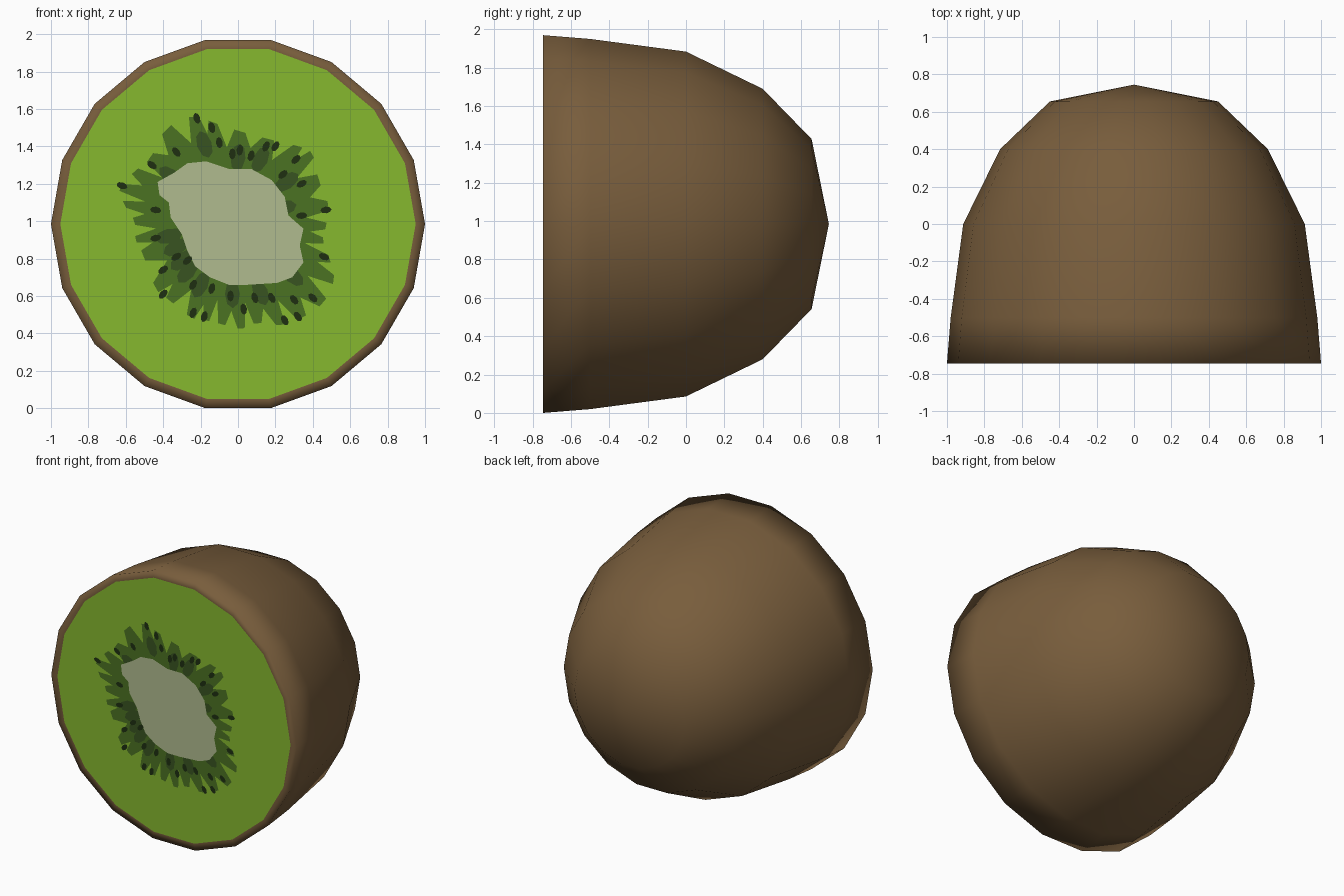
import bpy, bmesh, math
from mathutils import Vector

cube = bpy.data.objects.get("Cube")
if cube:
    bpy.data.objects.remove(cube, do_unlink=True)

SIDES = 18
CENTRE_Z = math.sin(math.radians(80))
FRONT = -0.745


def material(name, srgb):
    """Flat material from an sRGB byte colour, stored as linear."""
    rgb = [((c / 255 + 0.055) / 1.055) ** 2.4 for c in srgb]
    mat = bpy.data.materials.new(name)
    mat.use_nodes = True
    mat.diffuse_color = (*rgb, 1)
    bsdf = mat.node_tree.nodes["Principled BSDF"]
    bsdf.inputs["Base Color"].default_value = (*rgb, 1)
    bsdf.inputs["Roughness"].default_value = 0.9
    return mat


def finish(name, bm, mat, smooth=False):
    for f in bm.faces:
        f.smooth = smooth
    mesh = bpy.data.meshes.new(name)
    bm.to_mesh(mesh)
    bm.free()
    mesh.materials.append(mat)
    obj = bpy.data.objects.new(name, mesh)
    bpy.context.collection.objects.link(obj)
    return obj


def plate(name, outlines, mat, lift):
    """Thin flat shapes on the cut face, all looking forward."""
    bm = bmesh.new()
    for pts in outlines:
        face = bm.faces.new([bm.verts.new((p[0], FRONT - lift, p[1])) for p in pts])
        face.normal_update()
        if face.normal.y > 0:
            face.normal_flip()
    bmesh.ops.triangulate(bm, faces=bm.faces[:])
    return finish(name, bm, mat)


def ring_points(radius):
    return [(radius * math.cos(math.tau * i / SIDES),
             CENTRE_Z + radius * math.sin(math.tau * i / SIDES)) for i in range(SIDES)]


def oval(centre, along, half_length, half_width, count=8):
    along = along.normalized()
    across = Vector((-along.y, along.x))
    turns = [math.tau * i / count for i in range(count)]
    return [centre + along * half_length * math.cos(t) + across * half_width * math.sin(t)
            for t in turns]


def hundredths(pairs):
    return [Vector(p) / 100 for p in pairs]


skin_mat = material("brown skin", (120, 93, 60))
flesh_mat = material("green flesh", (134, 184, 47))
pulp_mat = material("dark green pulp", (75, 114, 34))
shade_mat = material("deep green patches", (56, 84, 33))
core_mat = material("pale core", (176, 187, 143))
seed_mat = material("seed", (30, 47, 17))

# Skin: a domed shell whose rim folds in at the cut
profile = [(0.95, FRONT), (1, FRONT), (0.98, -0.5), (0.913, 0), (0.716, 0.4), (0.45, 0.655)]
bm = bmesh.new()
rings = [[bm.verts.new((x, y, z)) for x, z in ring_points(r)] for r, y in profile]
for a, b in zip(rings, rings[1:]):
    for i in range(SIDES):
        j = (i + 1) % SIDES
        bm.faces.new((a[i], a[j], b[j], b[i]))
tip = bm.verts.new((0, -FRONT, CENTRE_Z))
for i in range(SIDES):
    bm.faces.new((rings[-1][i], rings[-1][(i + 1) % SIDES], tip))
bmesh.ops.recalc_face_normals(bm, faces=bm.faces[:])
finish("skin", bm, skin_mat, smooth=True)

# Flesh: the flat cut
plate("flesh", [ring_points(0.95)], flesh_mat, 0)

# Pulp: ragged star with blunt teeth
middle = Vector((-0.04, 1.0))
tips = hundredths([
    (-64, 118), (-61, 109), (-55, 100), (-55, 90), (-51, 83), (-44, 63), (-37, 58),
    (-25, 48), (-17, 47), (-9, 45), (2, 42), (10, 46), (23, 44), (34, 48), (46, 56),
    (52, 69), (49, 80), (45, 90), (47, 97), (49, 108), (43, 122), (40, 137), (33, 140),
    (16, 144), (1, 148), (-14, 153), (-23, 157), (-39, 150), (-47, 133), (-55, 127)])
tips.sort(key=lambda p: math.atan2(p.y - middle.y, p.x - middle.x))
star = []
for i, p in enumerate(tips):
    before, after = tips[i - 1], tips[(i + 1) % len(tips)]
    valley = middle + ((p + after) / 2 - middle) * (0.78 if i % 2 else 0.85)
    star += [p.lerp(before, 0.2), p.lerp(after, 0.2), valley]
plate("pulp", [star], pulp_mat, 0.002)

# Deep patches between the seeds, pointing outward
patches = hundredths([
    (-37, 92), (-30, 79), (-33, 86), (-20, 66), (-36, 124), (0, 134), (12, 133),
    (24, 107), (12, 62), (-3, 61), (-18, 141), (29, 71), (26, 121), (-27, 73)])
plate("deep_patches", [oval(p, p - middle, 0.075, 0.04) for p in patches], shade_mat, 0.003)

# Core: pale irregular heart
core = hundredths([
    (-43, 121), (-34, 126), (-27, 131), (-17, 132), (-5, 128), (7, 128), (18, 122),
    (25, 113), (27, 103), (35, 96), (33, 87), (35, 78), (29, 70), (21, 67), (5, 66),
    (-5, 66), (-15, 70), (-23, 76), (-27, 84), (-30, 93), (-36, 102), (-37, 110), (-42, 114)])
plate("core", [core], core_mat, 0.004)

# Seeds: small ovals pointing outward
seeds = hundredths([
    (-22, 155), (-33, 137), (-46, 130), (-62, 119), (-44, 106), (-44, 91), (-33, 81),
    (-27, 79), (-40, 74), (-40, 61), (-24, 51), (-18, 49), (-14, 64), (-24, 66), (-4, 60),
    (3, 53), (9, 59), (18, 59), (25, 47), (30, 58), (32, 49), (40, 59), (46, 81),
    (34, 103), (47, 106), (34, 120), (31, 133), (24, 125), (20, 140), (15, 140),
    (1, 138), (7, 135), (-3, 136), (-14, 150), (-10, 142)])
plate("seeds", [oval(p, p - middle, 0.03, 0.018) for p in seeds], seed_mat, 0.005)
